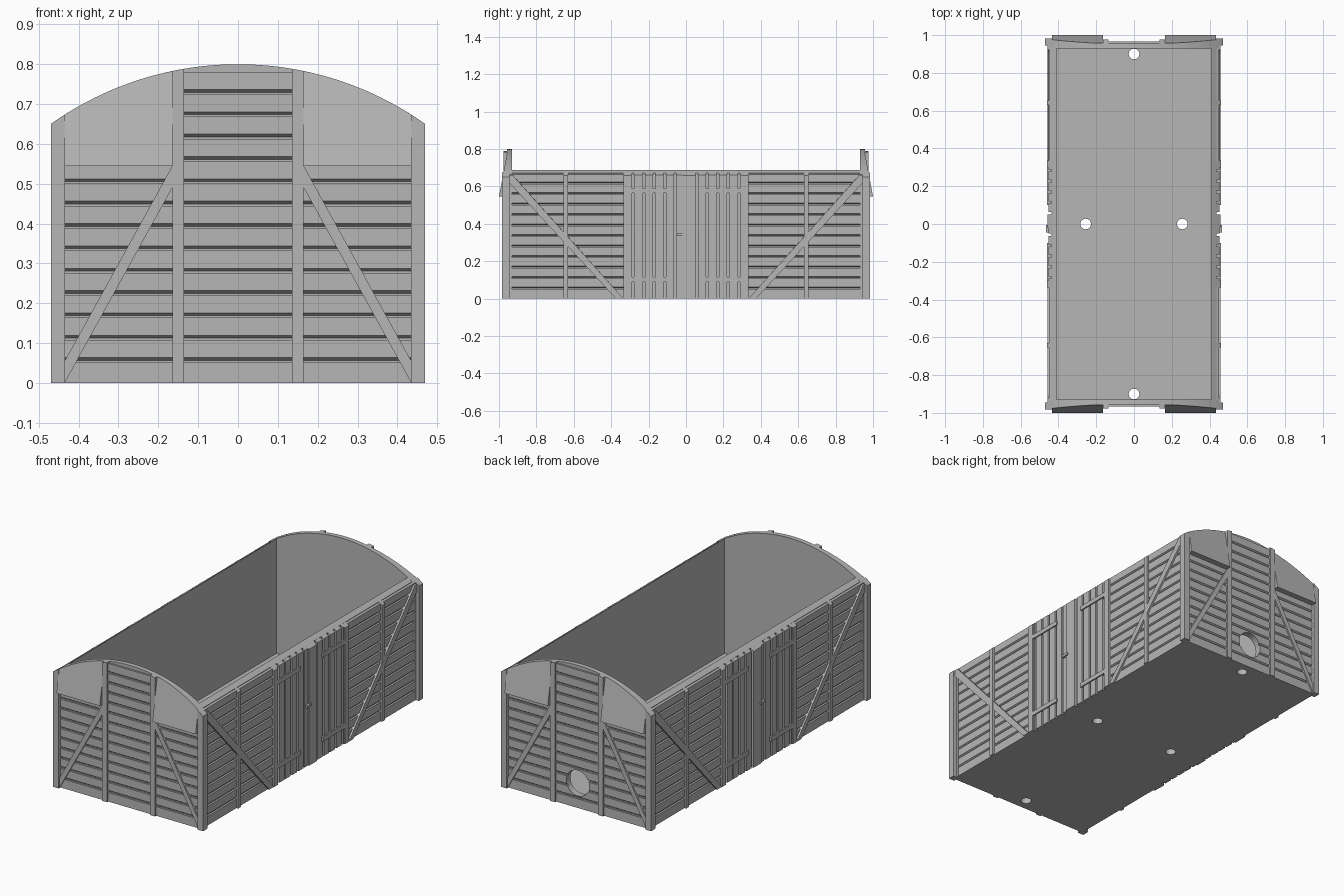
import bpy, bmesh, math

if "Cube" in bpy.data.objects:
    bpy.data.objects.remove(bpy.data.objects["Cube"], do_unlink=True)

GREY = (0.47, 0.47, 0.47, 1)
paint = bpy.data.materials.new("plain grey")
paint.use_nodes = True
paint.diffuse_color = GREY
paint.node_tree.nodes["Principled BSDF"].inputs["Base Color"].default_value = GREY

HALF, RISE, CROWN = 0.47, 0.15, 0.8
RADIUS = (HALF**2 + RISE**2) / (2 * RISE)
PITCH = 0.0561


def roof(x):
    return CROWN - RADIUS + math.sqrt(RADIUS**2 - x * x)


def arch(x0, x1, bottom, n):
    """Outline with a flat bottom and the roof curve on top."""
    xs = [x0 + (x1 - x0) * i / n for i in range(n + 1)]
    return [(x1, bottom), (x0, bottom)] + [(x, roof(x)) for x in xs]


def prism(bm, pts, axis, lo, hi):
    """Extrude a (y,z) outline along x or an (x,z) outline along y, trimmed to the roof."""
    rings = []
    for a in (lo, hi):
        ring = []
        for u, z in pts:
            x, y = (a, u) if axis == "x" else (u, a)
            ring.append(bm.verts.new((x, y, min(z, roof(x)))))
        rings.append(ring)
    n = len(pts)
    bm.faces.new(rings[0])
    bm.faces.new(rings[1][::-1])
    for i in range(n):
        j = (i + 1) % n
        bm.faces.new((rings[0][i], rings[1][i], rings[1][j], rings[0][j]))
    return rings


def box(bm, x0, x1, y0, y1, z0, z1):
    prism(bm, [(x0, z0), (x1, z0), (x1, z1), (x0, z1)], "y", y0, y1)


def planks(bm, axis, lo, hi, inner, outer, top):
    """Horizontal boards with a sloped lower edge, leaving grooves between them."""
    z = 0.0
    groove = 0.0575
    while z < top - 0.01:
        end = min(groove - 0.006, top)
        lip = z + 0.007 if z > 0 else z
        prism(bm, [(inner, z), (outer, lip), (outer, end), (inner, end)], axis, lo, hi)
        z = groove - 0.001
        groove += PITCH


def finish(name, bm, mirror=""):
    bmesh.ops.recalc_face_normals(bm, faces=bm.faces)
    mesh = bpy.data.meshes.new(name)
    bm.to_mesh(mesh)
    bm.free()
    mesh.materials.append(paint)
    obj = bpy.data.objects.new(name, mesh)
    bpy.context.collection.objects.link(obj)
    if mirror:
        mod = obj.modifiers.new("Mirror", "MIRROR")
        mod.use_axis = ["x" in mirror, "y" in mirror, False]
        mod.use_mirror_merge = False
    return obj


def drill(obj, cutter):
    mod = obj.modifiers.new("Hole", "BOOLEAN")
    mod.operation = "DIFFERENCE"
    mod.solver = "EXACT"
    mod.object = cutter


def cutter(name, radius, loc, rot=(0, 0, 0)):
    bpy.ops.mesh.primitive_cylinder_add(vertices=32, radius=radius, depth=0.2, location=loc, rotation=rot)
    obj = bpy.context.object
    obj.name = name
    obj.data.materials.append(paint)
    obj.hide_render = True
    obj.hide_viewport = True
    obj.display_type = "WIRE"
    return obj


# Floor with four screw holes
bm = bmesh.new()
box(bm, -0.438, 0.438, -0.957, 0.957, 0, 0.04)
floor = finish("floor", bm)
for i, (x, y) in enumerate([(0, 0.9), (0, -0.9), (0.256, 0), (-0.256, 0)]):
    drill(floor, cutter(f"floor_hole_cutter_{i}", 0.028, (x, y, 0.02)))

# Plain inner walls
bm = bmesh.new()
box(bm, 0.41, 0.438, -0.94, 0.94, 0, 0.8)
finish("side_wall", bm, "x")
bm = bmesh.new()
prism(bm, arch(-0.45, 0.45, 0, 48), "y", 0.93, 0.957)
end_wall = finish("end_wall", bm, "y")

# End boarding: centre panel and outer panels
bm = bmesh.new()
planks(bm, "x", -0.135, 0.135, 0.957, 0.967, 0.785)
centre_boards = finish("end_centre_boards", bm, "y")
bm = bmesh.new()
planks(bm, "x", 0.165, 0.435, 0.957, 0.967, 0.56)
finish("end_outer_boards", bm, "xy")

# Round opening low in the back end
opening = cutter("back_opening_cutter", 0.072, (0, 0.95, 0.14), (math.pi / 2, 0, 0))
drill(end_wall, opening)
drill(centre_boards, opening)

# End posts, corner posts and braces
bm = bmesh.new()
prism(bm, arch(0.135, 0.165, 0, 3), "y", 0.95, 0.977)
finish("end_post", bm, "xy")
bm = bmesh.new()
prism(bm, arch(0.434, HALF, 0, 4), "y", 0.945, 0.983)
finish("corner_post", bm, "xy")
bm = bmesh.new()
prism(bm, [(0.165, 0.545), (0.165, 0.49), (0.435, 0.0), (0.435, 0.055)], "y", 0.95, 0.975)
finish("end_brace", bm, "xy")

# Sloping hoods over the end vents
bm = bmesh.new()
outer = prism(bm, arch(0.165, 0.435, 0.545, 14), "y", 0.95, 1.0)[1]
for v in outer:
    v.co.y = 1.0 - 0.185 * (v.co.z - 0.545)
finish("vent_hood", bm, "xy")

# Side boarding, posts and braces
bm = bmesh.new()
planks(bm, "y", 0.33, 0.95, 0.438, 0.449, 0.68)
finish("side_boards", bm, "xy")
bm = bmesh.new()
box(bm, 0.43, 0.46, 0.63, 0.655, 0, 0.8)
box(bm, 0.43, 0.46, 0.3, 0.335, 0, 0.8)
finish("side_posts", bm, "xy")
bm = bmesh.new()
prism(bm, [(0.335, 0), (0.375, 0), (0.95, 0.625), (0.95, 0.66), (0.925, 0.66)], "x", 0.435, 0.459)
finish("side_brace", bm, "xy")

# Doors: upright boards with grooves between, cross bars, centre strip and latch
bm = bmesh.new()
for i in range(5):
    y = 0.063 + 0.0565 * i
    wide = 0.0445 if i < 4 else 0.012
    box(bm, 0.43, 0.453, y, y + wide, 0, 0.8)
finish("door_boards", bm, "xy")
bm = bmesh.new()
for z in (0.09, 0.565):
    box(bm, 0.43, 0.46, 0.1, 0.305, z, z + 0.025)
finish("door_bars", bm, "xy")
bm = bmesh.new()
box(bm, 0.43, 0.453, -0.051, 0.051, 0, 0.8)
box(bm, 0.43, 0.459, -0.02, 0.051, 0, 0.8)
finish("door_centre_strip", bm, "x")
bm = bmesh.new()
box(bm, 0.45, 0.466, -0.045, -0.005, 0.335, 0.35)
finish("door_latch", bm, "x")
